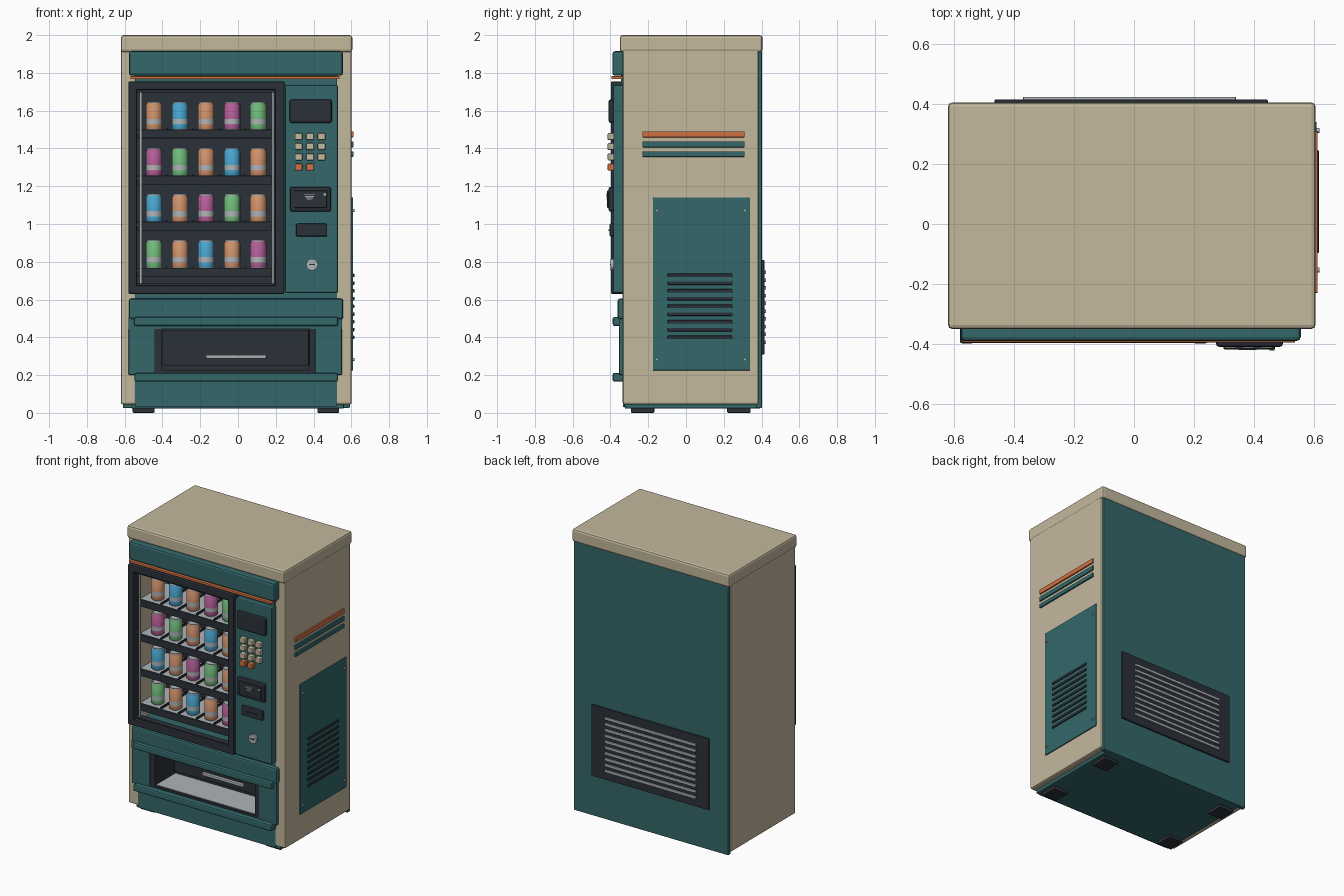
import bpy, bmesh, math
from mathutils import Matrix

old = bpy.data.objects.get("Cube")
if old:
    bpy.data.objects.remove(old, do_unlink=True)


def material(name, rgb):
    lin = [((c / 255 + 0.055) / 1.055) ** 2.4 for c in rgb] + [1]
    m = bpy.data.materials.new(name)
    m.use_nodes = True
    m.diffuse_color = lin
    m.node_tree.nodes["Principled BSDF"].inputs["Base Color"].default_value = lin
    return m


cream = material("cream", (196, 184, 157))
teal = material("teal", (51, 103, 106))
dark = material("charcoal", (43, 49, 57))
orange = material("orange", (208, 112, 66))
silver = material("silver", (176, 181, 184))
peach = material("can peach", (210, 148, 110))
blue = material("can blue", (75, 168, 210))
pink = material("can magenta", (182, 96, 155))
green = material("can green", (115, 190, 125))


def finish(name, bm, mats):
    me = bpy.data.meshes.new(name)
    bm.normal_update()
    bm.to_mesh(me)
    bm.free()
    for m in mats:
        me.materials.append(m)
    ob = bpy.data.objects.new(name, me)
    bpy.context.collection.objects.link(ob)
    return ob


def box(name, x, y, z, mat, bevel=0.0):
    """Box spanning the (min, max) ranges x, y, z, with rounded edges."""
    bm = bmesh.new()
    bmesh.ops.create_cube(bm, size=1)
    for v in bm.verts:
        for i, (a, b) in enumerate((x, y, z)):
            v.co[i] = a if v.co[i] < 0 else b
    if bevel:
        bmesh.ops.bevel(bm, geom=bm.edges[:], offset=bevel, segments=2,
                        profile=0.5, affect='EDGES')
    return finish(name, bm, [mat])


def disc(name, pos, radius, depth, axis, mat):
    """Short cylinder facing along x or y."""
    bm = bmesh.new()
    turn = Matrix.Rotation(math.pi / 2, 4, 'Y' if axis == 'x' else 'X')
    bmesh.ops.create_cone(bm, cap_ends=True, segments=20, radius1=radius,
                          radius2=radius, depth=depth,
                          matrix=Matrix.Translation(pos) @ turn)
    return finish(name, bm, [mat])


def can(name, pos, colour):
    """Lathed drink can; material follows the height of each ring."""
    profile = [(0.036, 0), (0.043, 0.008), (0.043, 0.035), (0.043, 0.062),
               (0.043, 0.135), (0.037, 0.146), (0.039, 0.153), (0.034, 0.153),
               (0.033, 0.148)]
    parts = [1, 0, 1, 0, 0, 1, 1, 1]
    n = 20
    bm = bmesh.new()
    rings = [[bm.verts.new((pos[0] + r * math.cos(math.tau * i / n),
                            pos[1] + r * math.sin(math.tau * i / n), pos[2] + h))
              for i in range(n)] for r, h in profile]
    for lo, hi, part in zip(rings, rings[1:], parts):
        for i in range(n):
            j = (i + 1) % n
            f = bm.faces.new((lo[i], lo[j], hi[j], hi[i]))
            f.material_index = part
            f.smooth = True
    bm.faces.new(rings[-1]).material_index = 1
    bm.faces.new(rings[0][::-1]).material_index = 1
    return finish(name, bm, [colour, silver])


# Cabinet shell
box("top_cap", (-0.62, 0.605), (-0.35, 0.405), (1.91, 2.0), cream, 0.014)
box("right_side_wall", (-0.62, -0.54), (-0.335, 0.385), (0.045, 1.925), cream, 0.01)
box("left_side_wall", (0.52, 0.602), (-0.335, 0.385), (0.045, 1.925), cream, 0.01)
box("back_panel", (-0.61, 0.592), (0.37, 0.402), (0.025, 1.915), teal, 0.006)
box("base_plate", (-0.565, 0.56), (-0.325, 0.395), (0.022, 0.06), teal, 0.008)
for x in (-0.5, 0.478):
    for y in (-0.23, 0.28):
        box("foot", (x - 0.058, x + 0.058), (y - 0.062, y + 0.062), (0, 0.03), dark, 0.006)

# Inner structure around the display and delivery cavities
box("kick_panel", (-0.545, 0.525), (-0.333, 0.37), (0.03, 0.2), teal)
box("middle_deck", (-0.545, 0.525), (-0.333, 0.37), (0.46, 0.64), teal)
box("upper_deck", (-0.545, 0.525), (-0.345, 0.37), (1.735, 1.92), teal)
box("control_housing", (0.24, 0.525), (-0.333, 0.37), (0.6, 1.78), teal)
box("display_back", (-0.545, 0.245), (-0.03, 0.0), (0.62, 1.76), dark)

# Header
box("header", (-0.577, 0.556), (-0.39, -0.325), (1.785, 1.915), teal, 0.014)
box("header_trim", (-0.57, 0.537), (-0.395, -0.33), (1.767, 1.783), orange, 0.003)

# Display door frame with inner lip
for i, (z0, z1, zi, zj) in enumerate([(0.63, 1.755, 0.045, 0.0)]):
    for x in ((-0.58, -0.535), (0.197, 0.245)):
        box("door_stile", x, (-0.398, -0.325), (z0, z1), dark, 0.007)
    for z in ((z0, z0 + 0.045), (z1 - 0.045, z1)):
        box("door_rail", (-0.575, 0.24), (-0.397, -0.325), z, dark, 0.007)
for z in ((0.67, 0.685), (1.695, 1.715)):
    box("door_lip", (-0.537, 0.2), (-0.375, -0.33), z, dark)
for x in (-0.515, 0.185):
    box("light_strip", (x - 0.007, x + 0.007), (-0.365, -0.35), (0.685, 1.7), silver, 0.003)

# Shelves and cans
rows = [(1.5, (peach, blue, peach, pink, green)),
        (1.256, (pink, green, peach, blue, peach)),
        (1.012, (blue, peach, pink, green, peach)),
        (0.768, (green, peach, blue, peach, pink))]
for top, colours in rows:
    box("shelf_rail", (-0.532, 0.2), (-0.345, -0.325), (top - 0.047, top), dark, 0.004)
    box("shelf_tray", (-0.538, 0.238), (-0.325, -0.03), (top - 0.022, top - 0.008), silver)
    for i, colour in enumerate(colours):
        x = -0.445 + i * 0.138
        can("drink_can", (x, -0.255, top - 0.006), colour)
        if i < 4:
            box("lane_divider", (x + 0.066, x + 0.072), (-0.32, -0.03),
                (top - 0.01, top + 0.008), dark)

# Control panel
box("control_panel", (0.248, 0.53), (-0.385, -0.325), (0.635, 1.735), teal, 0.008)
box("display_screen", (0.273, 0.497), (-0.41, -0.38), (1.535, 1.66), dark, 0.012)
for r, z in enumerate((1.463, 1.41, 1.355, 1.301)):
    for c, x in enumerate((0.321, 0.381, 0.442)):
        if r < 3 or c < 2:
            box("keypad_button", (x - 0.02, x + 0.02), (-0.415, -0.38),
                (z - 0.018, z + 0.018), cream if r < 3 else orange, 0.005)
box("payment_unit", (0.275, 0.492), (-0.41, -0.38), (1.065, 1.197), dark, 0.012)
box("payment_face", (0.298, 0.47), (-0.418, -0.405), (1.085, 1.177), dark, 0.004)
for i in range(4):
    w = 0.03 - i * 0.006
    z = 1.155 - i * 0.009
    box("payment_mark", (0.378 - w, 0.378 + w), (-0.42, -0.415), (z - 0.002, z + 0.002), silver)
disc("status_light", (0.46, -0.418, 1.157), 0.008, 0.008, 'y', green)
box("coin_return", (0.307, 0.472), (-0.405, -0.38), (0.934, 1.002), dark, 0.007)
box("coin_return_flap", (0.35, 0.43), (-0.41, -0.4), (0.962, 0.972), dark, 0.002)
disc("lock", (0.392, -0.39, 0.785), 0.031, 0.02, 'y', silver)
box("lock_slot", (0.377, 0.407), (-0.403, -0.398), (0.782, 0.789), dark)

# Delivery section
box("delivery_header", (-0.577, 0.556), (-0.362, -0.32), (0.495, 0.605), teal, 0.012)
box("delivery_upper_panel", (-0.58, 0.55), (-0.355, -0.32), (0.445, 0.505), teal)
box("upper_ledge", (-0.55, 0.53), (-0.388, -0.34), (0.46, 0.508), teal, 0.01)
box("lower_ledge", (-0.547, 0.53), (-0.388, -0.32), (0.165, 0.212), teal, 0.01)
for x in ((-0.58, -0.44), (0.408, 0.55)):
    box("delivery_side_panel", x, (-0.355, -0.32), (0.2, 0.485), teal, 0.007)
for x in ((-0.442, -0.402), (0.378, 0.41)):
    box("bay_wall", x, (-0.35, -0.1), (0.2, 0.447), dark)
box("bay_sill", (-0.44, 0.41), (-0.35, -0.33), (0.2, 0.225), dark)
box("bay_floor", (-0.41, 0.39), (-0.335, -0.1), (0.195, 0.228), silver)
box("bay_back", (-0.42, 0.4), (-0.12, -0.1), (0.2, 0.465), dark)
box("bay_flap", (-0.4, 0.376), (-0.14, -0.12), (0.25, 0.44), dark, 0.005)
box("flap_handle", (-0.17, 0.15), (-0.16, -0.135), (0.288, 0.307), silver, 0.004)

# Left side: stripes, service panel, louvres and screws
for z, h, mat in ((1.475, 0.016, orange), (1.422, 0.016, teal), (1.37, 0.014, teal)):
    box("side_stripe", (0.598, 0.612), (-0.23, 0.31), (z - h, z + h), mat, 0.003)
box("service_panel", (0.598, 0.609), (-0.175, 0.34), (0.225, 1.14), teal, 0.003)
for i in range(9):
    z = 0.4 + i * 0.041
    box("side_louvre", (0.606, 0.616), (-0.097, 0.246), (z - 0.009, z + 0.009), dark, 0.003)
for y in (-0.153, 0.312):
    for z in (0.283, 1.072):
        disc("panel_screw", (0.612, y, z), 0.008, 0.012, 'x', silver)

# Back vent
box("back_vent_plate", (-0.465, 0.446), (0.4, 0.415), (0.31, 0.81), dark, 0.004)
for i in range(10):
    z = 0.375 + i * 0.041
    box("back_vent_slat", (-0.37, 0.34), (0.412, 0.424), (z - 0.009, z + 0.009), silver, 0.003)
